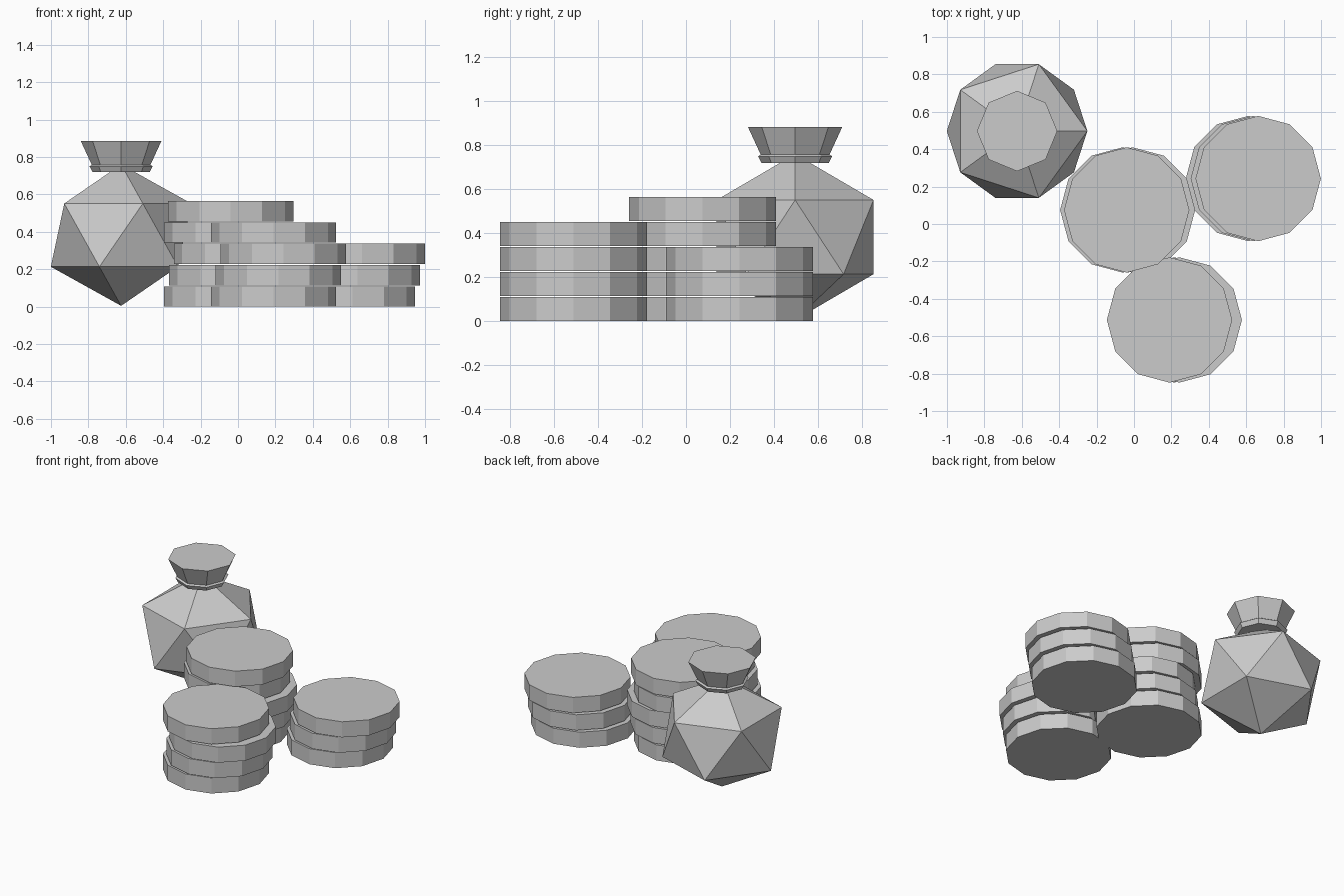
import bpy, bmesh, math
from mathutils import Matrix

if "Cube" in bpy.data.objects:
    bpy.data.objects.remove(bpy.data.objects["Cube"])

grey = bpy.data.materials.new("plain grey")
grey.diffuse_color = (0.6, 0.6, 0.6, 1)
grey.use_nodes = True
grey.node_tree.nodes["Principled BSDF"].inputs["Base Color"].default_value = grey.diffuse_color


def add_object(name, bm, location):
    bmesh.ops.recalc_face_normals(bm, faces=bm.faces)
    mesh = bpy.data.meshes.new(name)
    bm.to_mesh(mesh)
    bm.free()
    mesh.materials.append(grey)
    obj = bpy.data.objects.new(name, mesh)
    obj.location = location
    bpy.context.collection.objects.link(obj)


def lathe(name, profile, sides, location):
    """Closed flat-sided solid from (radius, height) points."""
    bm = bmesh.new()
    rings = [[bm.verts.new((r * math.cos(i * math.tau / sides),
                            r * math.sin(i * math.tau / sides), z))
              for i in range(sides)] for r, z in profile]
    for low, high in zip(rings, rings[1:]):
        for i in range(sides):
            j = (i + 1) % sides
            bm.faces.new((low[i], low[j], high[j], high[i]))
    bm.faces.new(rings[0])
    bm.faces.new(rings[-1])
    add_object(name, bm, location)


# Coin stacks: each coin slides a little sideways
THICK, PITCH, RADIUS = 0.108, 0.114, 0.335
SHIFTS = (0, 0.026, 0.052, 0, 0.021)
for stack, x, y, count in (("middle", -0.06, 0.075, 5),
                           ("front", 0.19, -0.513, 4),
                           ("right", 0.612, 0.243, 3)):
    for k in range(count):
        lathe(f"{stack}_coin_{k + 1}", [(RADIUS, 0), (RADIUS, THICK)], 12,
              (x + SHIFTS[k], y, k * PITCH))

# Sack body: slightly squashed twenty-sided ball
BAG_X, BAG_Y = -0.625, 0.497
bm = bmesh.new()
bmesh.ops.create_icosphere(bm, subdivisions=1, radius=1,
                           matrix=Matrix.Diagonal((0.42, 0.42, 0.378, 1)))
add_object("sack_body", bm, (BAG_X, BAG_Y, 0.382))

# Sack neck: tie band and flared mouth
lathe("sack_neck", [(0.153, 0.72), (0.169, 0.75), (0.157, 0.758), (0.215, 0.884)],
      8, (BAG_X, BAG_Y, 0))
